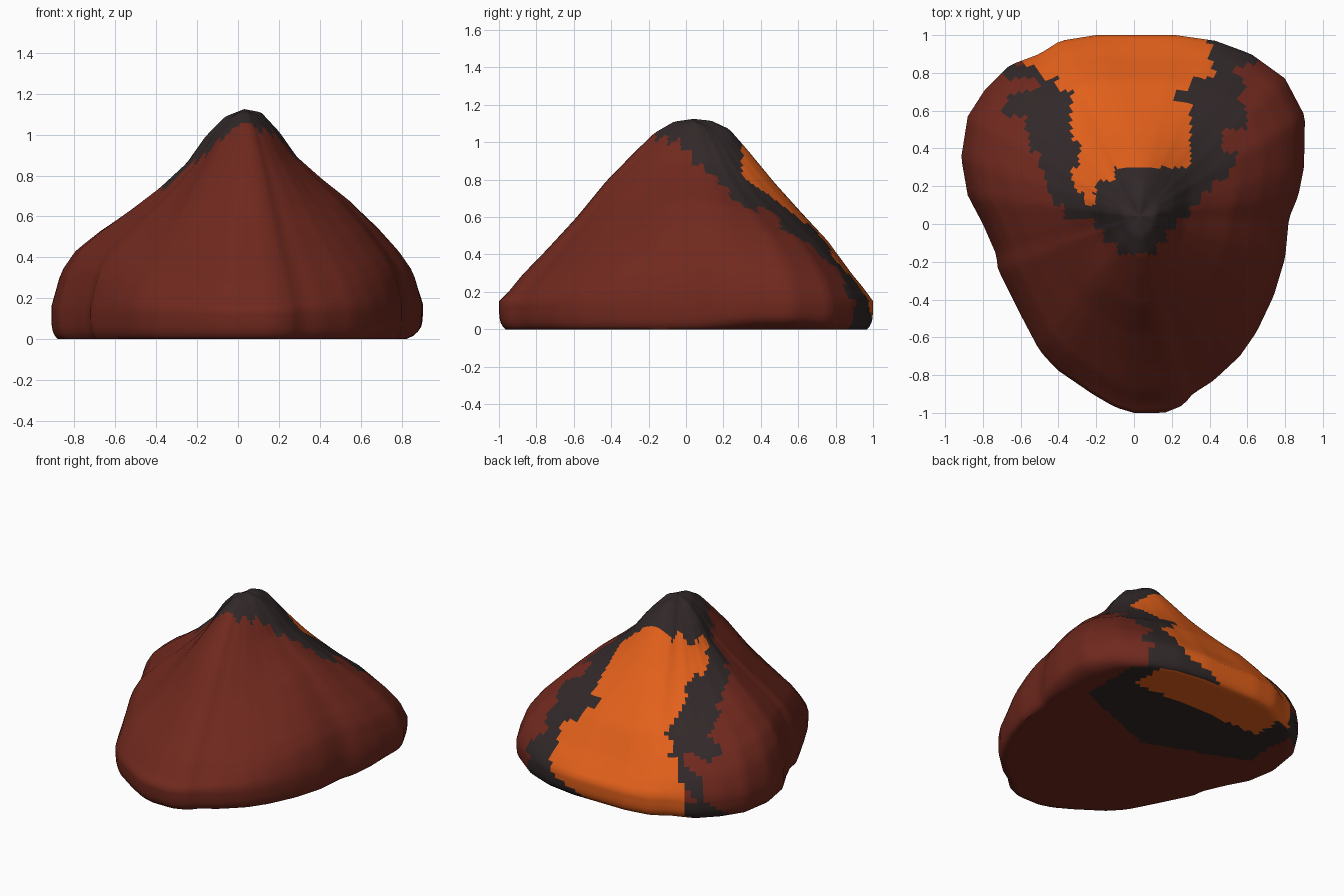
import bpy, bmesh, math
from mathutils import Vector

if "Cube" in bpy.data.objects:
    bpy.data.objects.remove(bpy.data.objects["Cube"])

CENTRE = Vector((0.03, 0.04))
SEGS, RINGS, UNDER = 144, 48, 26

# Footprint seen from above, anticlockwise from the front tip
OUTLINE = [(0, -1), (.16, -1), (.26, -.96), (.31, -.9), (.42, -.83), (.56, -.7), (.65, -.57),
           (.74, -.38), (.8, -.18), (.82, .03), (.87, .15), (.9, .3), (.905, .57), (.8, .77),
           (.62, .9), (.43, .97), (.22, 1), (-.2, 1), (-.39, .97), (-.5, .9), (-.66, .84),
           (-.79, .71), (-.88, .57), (-.915, .35), (-.88, .15), (-.8, 0), (-.73, -.16),
           (-.72, -.24), (-.59, -.5), (-.5, -.67), (-.41, -.77), (-.22, -.9), (-.1, -.97)]

# Slope heights from the peak (t = 0) to the rim (t = 1) in four directions
T = [0, .1, .2, .3, .45, .6, .75, .88, .95, 1]
FRONT = [1.125, 1.11, 1.05, .95, .79, .60, .43, .29, .20, .15]
BACK = [1.125, 1.115, 1.07, .96, .785, .625, .47, .29, .21, .15]
LEFT = [1.125, 1.09, 1.0, .87, .745, .64, .54, .44, .34, .16]
RIGHT = [1.125, 1.11, 1.02, .90, .79, .69, .56, .43, .34, .18]

# Colour bands: from y, dark left, dark right, orange left, orange right
BANDS = [(-.16, -.09, .12, 0, 0), (-.10, -.16, .17, 0, 0), (-.03, -.21, .22, 0, 0),
         (.03, -.37, .30, 0, 0), (.10, -.43, .35, -.26, -.21), (.17, -.46, .42, -.31, -.20),
         (.23, -.48, .50, -.33, -.10), (.30, -.50, .54, -.29, .30), (.38, -.55, .47, -.28, .30),
         (.44, -.55, .47, -.33, .30), (.50, -.58, .59, -.33, .30), (.57, -.69, .59, -.33, .30),
         (.64, -.66, .56, -.33, .22), (.70, -.50, .58, -.41, .30), (.77, -.70, .53, -.50, .42),
         (.84, -.60, .64, -.58, .41), (.90, -.50, .60, -.50, .40), (.97, -.42, .46, -.41, .38)]


def lerp_table(values, t):
    for i in range(len(T) - 1):
        if t <= T[i + 1]:
            f = (t - T[i]) / (T[i + 1] - T[i])
            return values[i] + f * (values[i + 1] - values[i])
    return values[-1]


def height(ang, t):
    c, s = math.cos(ang), math.sin(ang)
    side = lerp_table(RIGHT if c > 0 else LEFT, t)
    end = lerp_table(BACK if s > 0 else FRONT, t)
    z = side * c * c + end * s * s
    # slight hollows on the diagonals, deeper at the back
    diag = math.sin(2 * ang) ** 2
    if s < 0:
        return z - .03 * diag * math.sin(math.pi * t)
    return z - .065 * diag * math.sin(math.pi * min(1, t / .85))


def resample(points, n):
    pts = [Vector(p) for p in points]
    pts.append(pts[0])
    lens = [(b - a).length for a, b in zip(pts, pts[1:])]
    step, out, i, start = sum(lens) / n, [], 0, 0
    for k in range(n):
        while k * step > start + lens[i]:
            start += lens[i]
            i += 1
        out.append(pts[i].lerp(pts[i + 1], (k * step - start) / lens[i]))
    return out


def colour_index(c, underside):
    x, y = c.x, c.y
    if underside:
        if y > .64 and -.5 < x < .52:
            return 2
        return 1 if y > .08 + .38 * abs(x) and abs(x) < .68 else 0
    if c.z < .13 and y > .66:  # low rim at the back, dark wedges on both sides
        if -.6 < x < c.z * 2.4 + .08:
            return 2
        return 1 if -.82 + c.z < x < .62 else 0
    row = None
    for band in BANDS:
        if y >= band[0]:
            row = band
    if row is None:
        return 0
    if row[3] < x < row[4]:
        return 2
    return 1 if row[1] < x < row[2] else 0


bm = bmesh.new()
rim = resample(OUTLINE, SEGS)
angles = [math.atan2(p.y - CENTRE.y, p.x - CENTRE.x) for p in rim]


def foot(ang):
    # inset of the base edge; deeper undercut low on the right side
    d = (ang - math.radians(27)) / .28
    return .965 - .085 * math.exp(-d * d)


def ring(scale, z):
    verts = []
    for p, a in zip(rim, angles):
        q = CENTRE.lerp(p, scale(a))
        verts.append(bm.verts.new((q.x, q.y, z(a))))
    return verts


# Slopes, rounded rim and flat underside as one stack of rings
stack = [ring(lambda a, t=i / RINGS: t, lambda a, t=i / RINGS: height(a, t))
         for i in range(1, RINGS + 1)]
for inset, z in ((0, .12), (.02, .09), (.08, .06), (.25, .035), (.55, .015)):
    stack.append(ring(lambda a, k=inset: 1 - (1 - foot(a)) * k, lambda a, z=z: z))
first_under = len(stack)
for i in range(UNDER):
    stack.append(ring(lambda a, f=1 - i / UNDER: foot(a) * f, lambda a: 0))

for k, (r0, r1) in enumerate(zip(stack, stack[1:])):
    for j in range(SEGS):
        n = (j + 1) % SEGS
        f = bm.faces.new((r0[j], r1[j], r1[n], r0[n]))
        f.material_index = colour_index(f.calc_center_median(), k >= first_under)

# Close the peak and the middle of the underside
top = bm.verts.new((CENTRE.x, CENTRE.y, 1.125))
low = bm.verts.new((CENTRE.x, CENTRE.y, 0))
for j in range(SEGS):
    n = (j + 1) % SEGS
    bm.faces.new((top, stack[0][j], stack[0][n])).material_index = 1
    bm.faces.new((low, stack[-1][n], stack[-1][j])).material_index = 0
bmesh.ops.recalc_face_normals(bm, faces=bm.faces)

mesh = bpy.data.meshes.new("mound")
bm.to_mesh(mesh)
bm.free()
mound = bpy.data.objects.new("mound", mesh)
bpy.context.collection.objects.link(mound)

for name, col in (("dark red", (.163, .022, .013, 1)),
                  ("charcoal", (.032, .022, .022, 1)),
                  ("orange", (.77, .118, .011, 1))):
    mat = bpy.data.materials.new(name)
    mat.diffuse_color = col
    mat.use_nodes = True
    mat.node_tree.nodes["Principled BSDF"].inputs["Base Color"].default_value = mat.diffuse_color
    mesh.materials.append(mat)

bpy.context.view_layer.objects.active = mound
mound.select_set(True)
bpy.ops.object.shade_smooth_by_angle(angle=math.radians(50))
